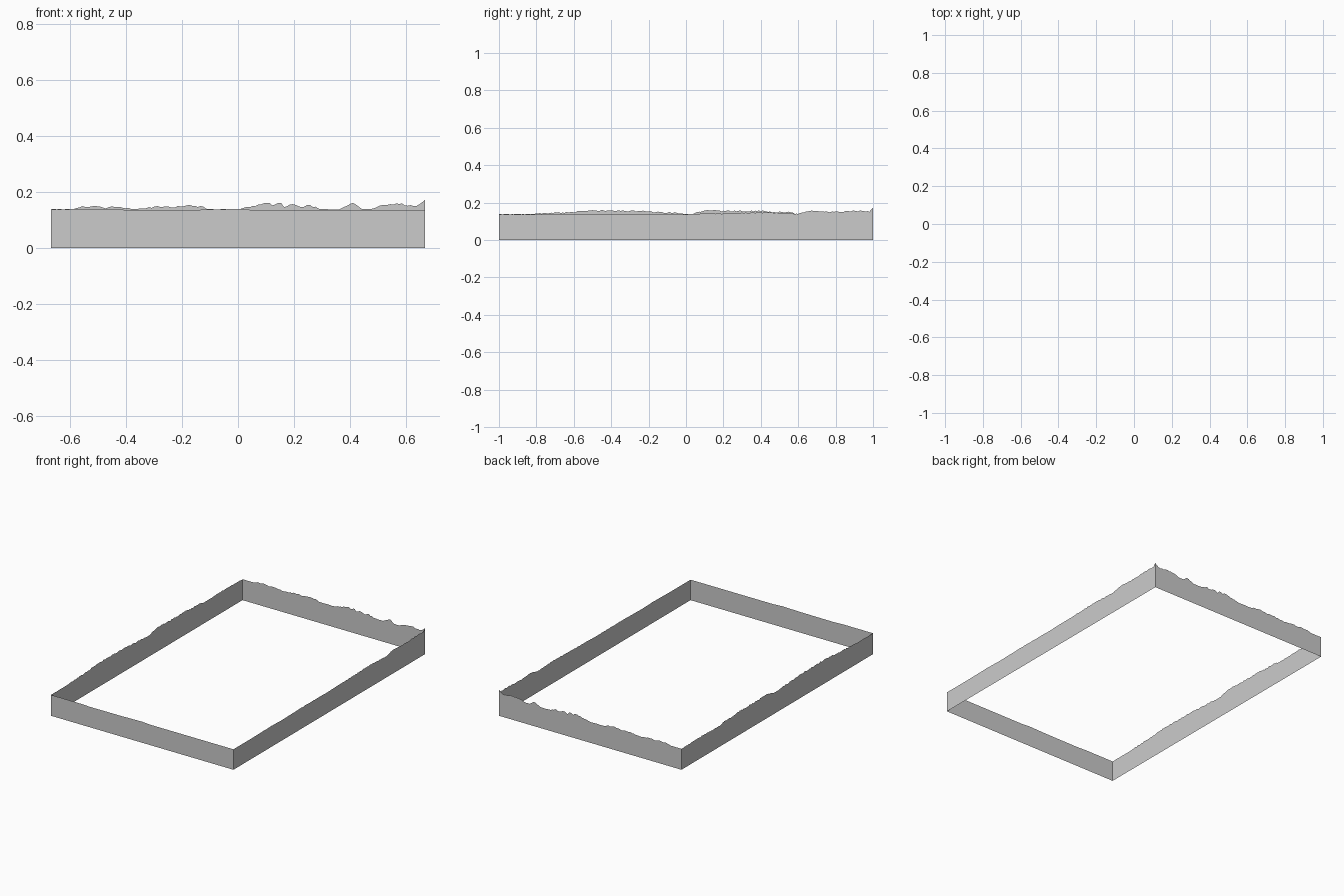
import bpy, random

random.seed(4)
HX, HY = 0.667, 1.0      # half extents of the rectangle
WATER = 0.135            # flat level the ridges rise from


def height(profile, t):
    """Linear interpolation along a (position, height) outline."""
    for (a, ha), (b, hb) in zip(profile, profile[1:]):
        if t <= b:
            return ha + (hb - ha) * (t - a) / (b - a)
    return profile[-1][1]


def wall(name, place, profile, columns, rough):
    """Single-sided sheet: flat bottom edge, ragged top edge."""
    t0, t1 = profile[0][0], profile[-1][0]
    verts, faces = [], []
    for i in range(columns + 1):
        t = t0 + (t1 - t0) * i / columns
        h = height(profile, t)
        if 0 < i < columns:
            h += random.uniform(-1, 1) * rough * min(1, (h - WATER) / 0.01)
        x, y = place(t)
        verts += [(x, y, 0), (x, y, max(h, WATER))]
        if i:
            k = 2 * i
            faces.append((k - 2, k, k + 1, k - 1))
    mesh = bpy.data.meshes.new(name)
    mesh.from_pydata(verts, [], faces)
    obj = bpy.data.objects.new(name, mesh)
    bpy.context.collection.objects.link(obj)
    return obj


# Front wall: almost level
wall("front_wall", lambda t: (t, -HY),
     [(-HX, .138), (-.45, .138), (-.38, .135), (-.15, .136), (0, .139),
      (.06, .135), (HX, .135)], 130, 0.001)

# Back wall: ridges growing to the right-hand corner
wall("back_wall", lambda t: (-t, HY),
     [(-HX, .172), (-.64, .152), (-.62, .15), (-.58, .157), (-.5, .15),
      (-.47, .137), (-.44, .14), (-.41, .16), (-.36, .137), (-.3, .138),
      (-.25, .153), (-.22, .146), (-.2, .156), (-.165, .148), (-.145, .165),
      (-.13, .15), (-.11, .161), (-.05, .148), (0, .138), (.1, .138),
      (.13, .147), (.18, .153), (.22, .146), (.29, .147), (.37, .138),
      (.43, .148), (.47, .143), (.5, .149), (.56, .147), (.585, .138),
      (HX, .138)], 130, 0.003)

# Right wall: smooth at the front, ragged towards the back
wall("right_wall", lambda t: (HX, t),
     [(-HY, .135), (-.8, .135), (-.6, .138), (-.5, .135), (-.3, .139),
      (0, .138), (.2, .142), (.4, .147), (.6, .14), (.66, .155), (.75, .15),
      (.85, .152), (.93, .156), (.98, .153), (HY, .172)], 200, 0.003)

# Left wall: ragged along the middle
wall("left_wall", lambda t: (-HX, -t),
     [(-HY, .138), (-.8, .142), (-.6, .138), (-.54, .15), (-.46, .148),
      (-.4, .156), (-.2, .153), (-.12, .162), (-.05, .144), (0, .139),
      (.07, .146), (.15, .148), (.23, .157), (.35, .155), (.5, .16),
      (.6, .149), (.75, .143), (.85, .138), (HY, .138)], 200, 0.004)
